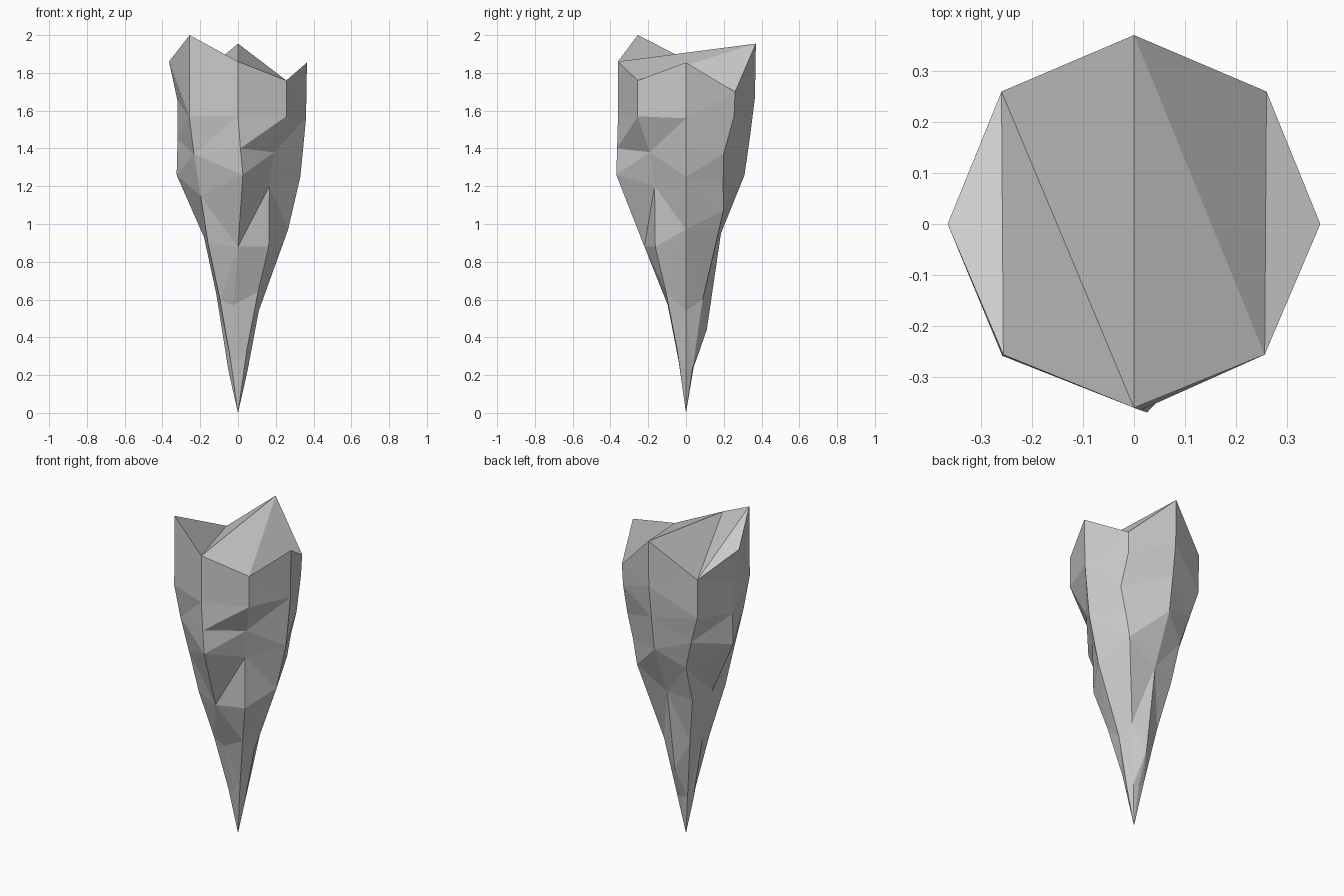
import bpy, bmesh
from math import cos, sin, radians

# Eight vertical ridges, counter-clockwise from the right: (radius, height) from rim to tip
ridges = [
    [(.365, 1.855), (.36, 1.56), (.345, 1.40), (.33, 1.25), (.265, .97), (.11, .54), (.05, .22)],   # right
    [(.367, 1.70), (.36, 1.57), (.33, 1.37), (.30, 1.22), (.28, 1.07), (.125, .60), (.05, .24)],    # back right
    [(.37, 1.955), (.365, 1.67), (.34, 1.47), (.31, 1.26), (.185, .95), (.11, .44), (.04, .24)],    # back
    [(.367, 1.74), (.365, 1.50), (.32, 1.33), (.27, 1.15), (.21, .92), (.13, .62), (.05, .25)],     # back left
    [(.365, 1.86), (.32, 1.65), (.32, 1.45), (.325, 1.26), (.18, .93), (.115, .63), (.05, .22)],    # left
    [(.362, 2.00), (.365, 1.57), (.33, 1.37), (.28, 1.15), (.225, .90), (.135, .60), (.055, .28)],  # front left
    [(.36, 1.86), (.36, 1.57), (.365, 1.40), (.37, 1.26), (.22, .88), (.10, .57), (.04, .28)],      # front
    [(.362, 1.76), (.362, 1.57), (.27, 1.38), (.235, 1.20), (.23, .88), (.15, .64), (.065, .33)],   # front right
]
# Sideways lean of single ridge points, in degrees
lean = {(6, 2): 2, (6, 3): 4, (6, 5): -15, (3, 2): -5, (3, 3): -10, (1, 2): -8, (1, 3): -4}

bm = bmesh.new()
cols = []
for i, ridge in enumerate(ridges):
    col = []
    for j, (r, z) in enumerate(ridge):
        a = radians(45 * i + lean.get((i, j), 0))
        col.append(bm.verts.new((r * cos(a), r * sin(a), z)))
    cols.append(col)
tip = bm.verts.new((0, 0, 0))

# Faceted sides and pointed bottom
for i in range(8):
    a, b = cols[i], cols[(i + 1) % 8]
    for j in range(6):
        bm.faces.new((a[j], a[j + 1], b[j + 1], b[j]))
    bm.faces.new((a[6], tip, b[6]))

# Jagged folded cap
for tri in [(7, 0, 1), (2, 7, 1), (2, 6, 7), (2, 3, 6), (3, 5, 6), (3, 4, 5)]:
    bm.faces.new([cols[k][0] for k in tri])

bmesh.ops.triangulate(bm, faces=[f for f in bm.faces if len(f.verts) == 4])
bmesh.ops.recalc_face_normals(bm, faces=bm.faces)
mesh = bpy.data.meshes.new("rock_spike")
bm.to_mesh(mesh)
bm.free()
bpy.context.collection.objects.link(bpy.data.objects.new("rock_spike", mesh))
